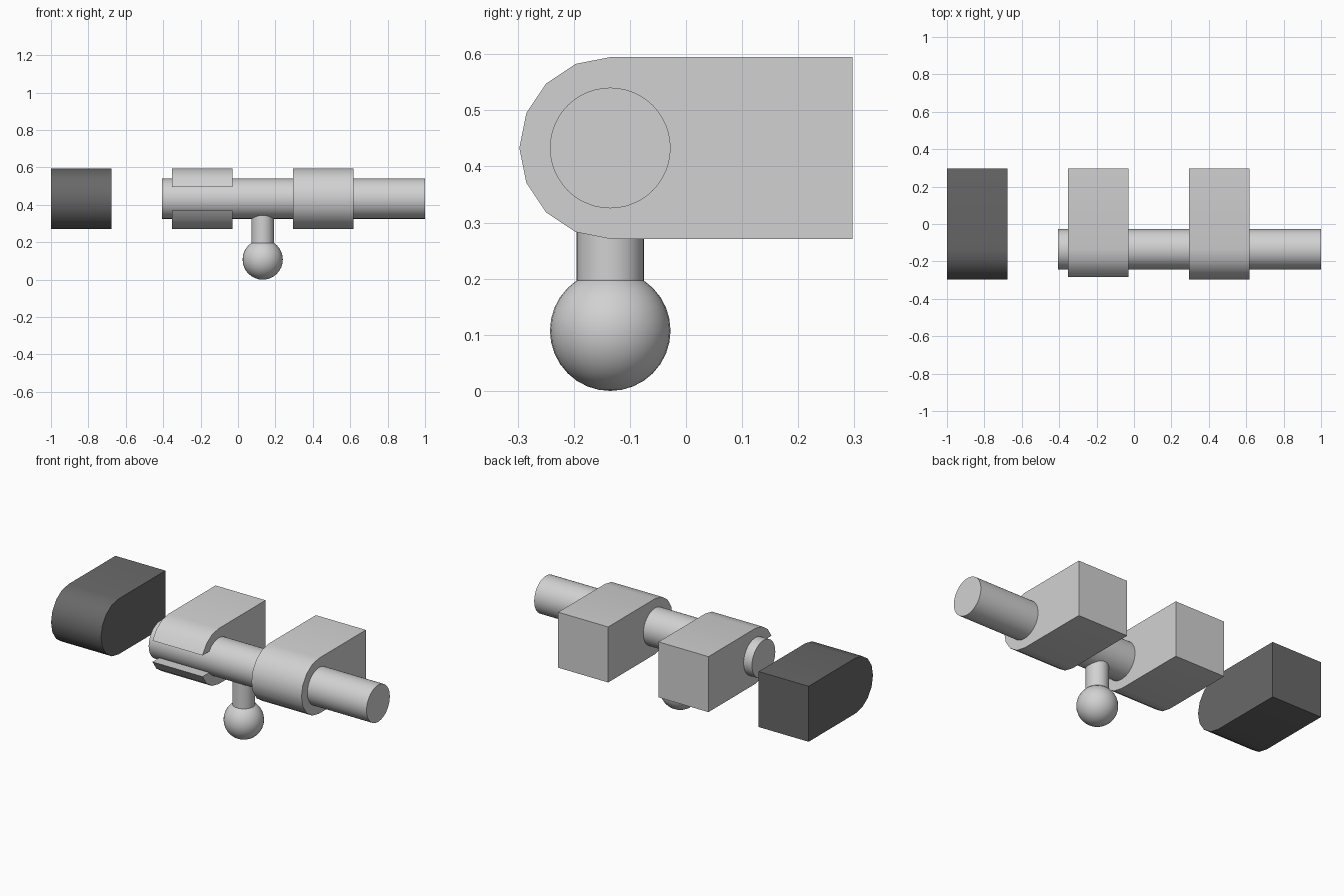
import bpy, bmesh, math

if "Cube" in bpy.data.objects:
    bpy.data.objects.remove(bpy.data.objects["Cube"])

R_BLOCK, R_BOLT = 0.162, 0.1075
AY, AZ = -0.135, 0.433      # bolt axis
BACK = 0.297


def material(name, v):
    m = bpy.data.materials.new(name)
    m.diffuse_color = (v, v, v, 1)
    m.use_nodes = True
    m.node_tree.nodes["Principled BSDF"].inputs["Base Color"].default_value = m.diffuse_color
    return m


light = material("light_grey", 0.64)
dark = material("dark_grey", 0.14)


def finish(ob, name, mat, angle=30):
    ob.name = name
    ob.data.materials.append(mat)
    bpy.ops.object.select_all(action='DESELECT')
    ob.select_set(True)
    bpy.context.view_layer.objects.active = ob
    bpy.ops.object.shade_smooth_by_angle(angle=math.radians(angle))


def block(name, x0, x1, mat, slotted=False):
    # Square back, half-round front in eight facets, extruded along x
    prof = [(BACK, AZ - R_BLOCK), (BACK, AZ + R_BLOCK)]
    for i in range(9):
        a = math.pi / 2 + i * math.pi / 8
        y, z = AY + R_BLOCK * math.cos(a), AZ + R_BLOCK * math.sin(a)
        if slotted and i == 4:      # slot opens the front down to the bolt
            dz = R_BLOCK * math.sin(math.pi / 8)
            prof += [(AY - 0.06, AZ + dz), (AY - 0.06, AZ - dz)]
        else:
            prof.append((y, z))
    bm = bmesh.new()
    face = bm.faces.new([bm.verts.new((x0, y, z)) for y, z in prof])
    ext = bmesh.ops.extrude_face_region(bm, geom=[face], use_keep_orig=True)
    verts = [g for g in ext["geom"] if isinstance(g, bmesh.types.BMVert)]
    bmesh.ops.translate(bm, verts=verts, vec=(x1 - x0, 0, 0))
    bmesh.ops.recalc_face_normals(bm, faces=bm.faces)
    me = bpy.data.meshes.new(name)
    bm.to_mesh(me)
    bm.free()
    ob = bpy.data.objects.new(name, me)
    bpy.context.collection.objects.link(ob)
    finish(ob, name, mat)


# Catch and the two guides
block("catch_block", -1.0, -0.677, dark)
block("slotted_guide", -0.353, -0.03, light, slotted=True)
block("outer_guide", 0.295, 0.618, light)

# Sliding bolt
bpy.ops.mesh.primitive_cylinder_add(vertices=48, radius=R_BOLT, depth=1.407,
                                    location=(0.2965, AY, AZ),
                                    rotation=(0, math.pi / 2, 0))
finish(bpy.context.object, "bolt", light)

# Handle stem and ball
bpy.ops.mesh.primitive_cylinder_add(vertices=32, radius=0.06, depth=0.2,
                                    location=(0.132, AY, 0.27))
finish(bpy.context.object, "handle_stem", light)
bpy.ops.mesh.primitive_uv_sphere_add(segments=32, ring_count=16, radius=R_BOLT,
                                     location=(0.132, AY, R_BOLT))
finish(bpy.context.object, "handle_ball", light)
